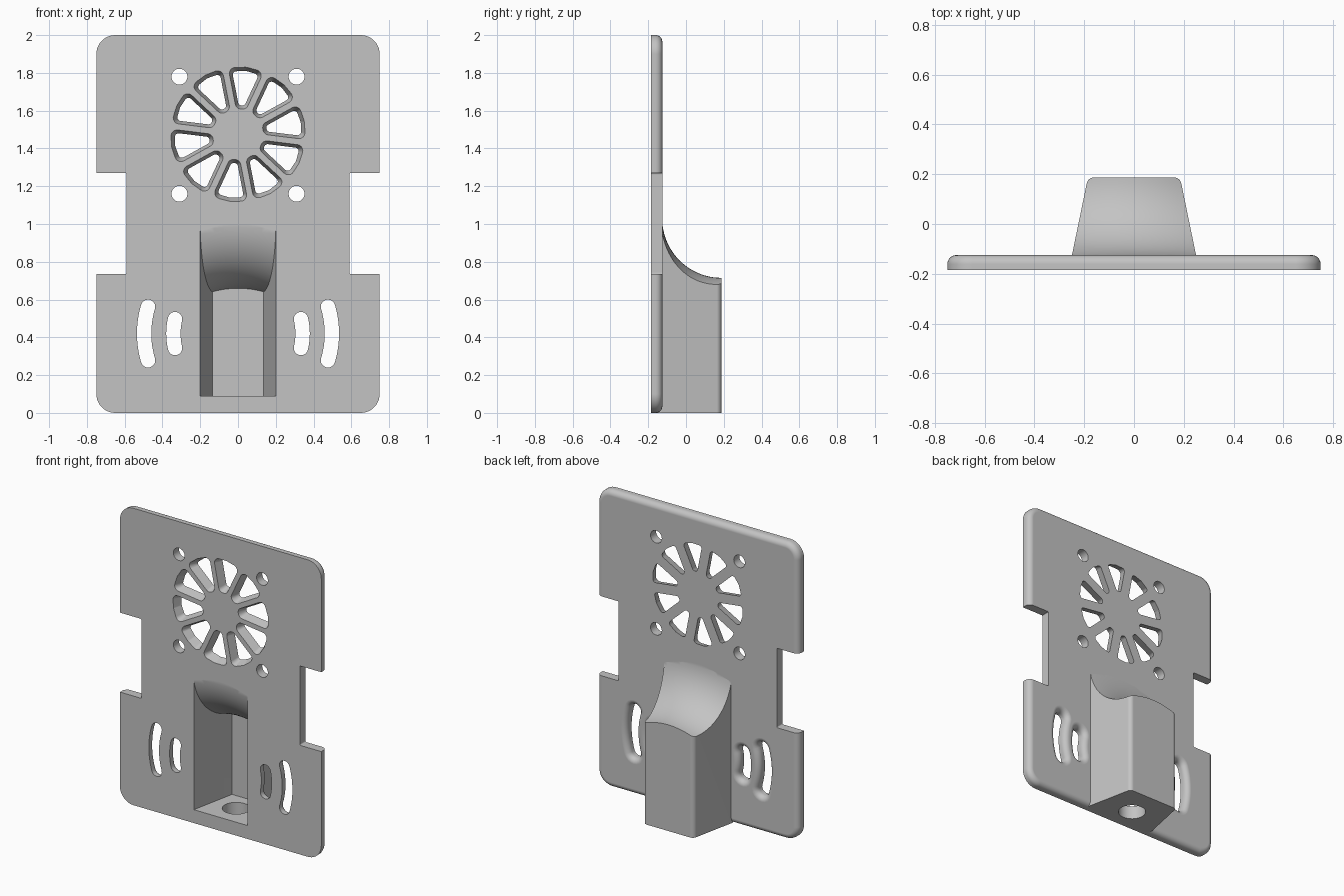
import bpy, bmesh
from math import sin, cos, tan, pi, radians
from mathutils import Vector, Matrix

cube = bpy.data.objects.get("Cube")
if cube:
    bpy.data.objects.remove(cube)

FRONT, BACK = -0.185, -0.125
REAR = 0.187          # rear of the duct
FILLET = 0.036

grey = bpy.data.materials.new("matte_grey")
grey.use_nodes = True
grey.diffuse_color = (0.55, 0.55, 0.55, 1)
grey.node_tree.nodes["Principled BSDF"].inputs["Base Color"].default_value = grey.diffuse_color


def loft(name, rings):
    """Closed solid through matching rings of 3D points."""
    bm = bmesh.new()
    loops = [[bm.verts.new(p) for p in ring] for ring in rings]
    n = len(loops[0])
    for a, b in zip(loops, loops[1:]):
        for i in range(n):
            j = (i + 1) % n
            bm.faces.new((a[i], a[j], b[j], b[i]))
    bm.faces.new(loops[0])
    bm.faces.new(loops[-1][::-1])
    bmesh.ops.recalc_face_normals(bm, faces=bm.faces)
    mesh = bpy.data.meshes.new(name)
    bm.to_mesh(mesh)
    bm.free()
    mesh.materials.append(grey)
    obj = bpy.data.objects.new(name, mesh)
    bpy.context.scene.collection.objects.link(obj)
    return obj


def rounded(points, r, steps=6):
    """Polygon with every corner replaced by an arc of radius r."""
    pts = [Vector(p) for p in points]
    out = []
    for i, p in enumerate(pts):
        u = (pts[i - 1] - p).normalized()
        v = (pts[(i + 1) % len(pts)] - p).normalized()
        half = u.angle(v) / 2
        c = p + (u + v).normalized() * (r / sin(half))
        a = (p + u * (r / tan(half)) - c).normalized()
        b = (p + v * (r / tan(half)) - c).normalized()
        turn = pi - 2 * half
        for k in range(steps + 1):
            t = k / steps
            d = a * sin((1 - t) * turn) + b * sin(t * turn)
            out.append(c + d.normalized() * r)
    return out


def rect(x0, x1, z0, z1):
    return [(x0, z0), (x1, z0), (x1, z1), (x0, z1)]


def upright(pts, y):
    return [(p[0], y, p[1]) for p in pts]


def level(pts, z):
    return [(p[0], p[1], z) for p in pts]


def circle(cx, cy, r, n=32):
    return [(cx + r * cos(2 * pi * k / n), cy + r * sin(2 * pi * k / n)) for k in range(n)]


def boolean(target, tool, operation="DIFFERENCE"):
    tool.hide_render = True
    mod = target.modifiers.new("cut", "BOOLEAN")
    mod.operation, mod.solver, mod.object = operation, "EXACT", tool
    bpy.context.view_layer.objects.active = target
    bpy.ops.object.modifier_apply(modifier=mod.name)
    bpy.data.objects.remove(tool)


def fillet_steps(steps=6):
    """Depth and inset pairs of the quarter-round at the back."""
    for k in range(steps + 1):
        a = k / steps * pi / 2
        yield BACK - FILLET + FILLET * sin(a), FILLET * (1 - cos(a))


def scoop(thickness):
    """Solid above the curved duct roof, offset by the wall thickness."""
    rings = []
    for i in range(-12, 13):
        x = i * 0.025
        ry = REAR - BACK + thickness + 0.001 + 0.1 * x * x
        rz = 0.315 + thickness + x * x
        arc = [(REAR - ry * cos(a), 1.03 - rz * sin(a))
               for a in (k / 24 * pi / 2 for k in range(25))]
        ring = arc + [(0.4, 1.03 - rz), (0.4, 1.5), (REAR - ry, 1.5)]
        rings.append([(x, y, z) for y, z in ring])
    return loft("scoop_cutter", rings)


def duct_solid(name, front_y, rear_y, half_rear, z0, z1, r):
    """Tapered upright prism, narrower at the rear."""
    half_front = half_rear + 0.206 * (rear_y - front_y)
    pts = rounded([(-half_front, front_y), (half_front, front_y),
                   (half_rear, rear_y), (-half_rear, rear_y)], r)
    return loft(name, [level(pts, z0), level(pts, z1)])


# Plate with rounded back edge
plate_rings = [upright(rounded(rect(-0.75, 0.75, 0, 2), 0.1, 10), FRONT)]
for y, d in fillet_steps():
    plate_rings.append(upright(
        rounded(rect(-0.75 + d, 0.75 - d, d, 2 - d), 0.1 - d, 10), y))
plate = loft("mounting_plate", plate_rings)

# Side notches
for s in (-1, 1):
    outline = rounded(rect(min(s * 0.59, s), max(s * 0.59, s), 0.735, 1.27), 0.008, 3)
    boolean(plate, loft("notch_cutter", [upright(outline, -0.3), upright(outline, 0)]))

# Air duct, hollow behind the plate
duct = duct_solid("duct", -0.165, REAR, 0.185, 0, 1.1, 0.03)
boolean(duct, scoop(0))
boolean(plate, duct, "UNION")
cavity = duct_solid("cavity", -0.3, 0.13, 0.135, 0.09, 1.1, 0.002)
boolean(cavity, scoop(0.06))
boolean(plate, cavity)
boolean(plate, loft("floor_hole_cutter", [level(circle(0, -0.02, 0.085), z) for z in (-0.1, 0.2)]))


# Ring of ten tapered fan vents
def vent(gap, r0, r1, corner, turn):
    half = lambda r: r * tan(pi / 10) - gap / cos(pi / 10)
    edge = r1 * 0.965
    pts = rounded([(-half(r0), r0), (half(r0), r0), (half(edge), edge),
                   (0, r1), (-half(edge), edge)], corner)
    spin = Matrix.Rotation(turn, 2)
    return [spin @ p + Vector((0, 1.475)) for p in pts]


for k in range(10):
    turn = radians(-7 + 36 * k)
    wide = vent(0.015, 0.133, 0.359, 0.033, turn)
    narrow = vent(0.034, 0.155, 0.337, 0.018, turn)
    boolean(plate, loft("vent_cutter", [upright(wide, FRONT - 0.004), upright(narrow, BACK + 0.004)]))

# Fan screw holes
for x in (-0.31, 0.31):
    for z in (1.16, 1.78):
        hole = circle(x, z, 0.042)
        boolean(plate, loft("screw_hole_cutter", [upright(hole, -0.3), upright(hole, 0)]))


# Curved adjustment slots, flared at the back
def arc_slot(side, radius, sweep, w):
    pts = []
    for k in range(13):
        a = sweep * (k / 6 - 1)
        pts.append(((radius + w) * cos(a), (radius + w) * sin(a)))
    for end in (1, -1):
        cx, cz = radius * cos(sweep), end * radius * sin(sweep)
        base = sweep if end == 1 else pi - sweep
        pts += [(cx + w * cos(base + k / 10 * pi), cz + w * sin(base + k / 10 * pi))
                for k in range(1, 10)]
        if end == 1:
            for k in range(13):
                a = sweep * (1 - k / 6)
                pts.append(((radius - w) * cos(a), (radius - w) * sin(a)))
    return [(side * x, z + 0.42) for x, z in pts]


for side in (-1, 1):
    for radius, sweep in ((0.342, radians(13)), (0.497, radians(16.6))):
        sections = [(FRONT - 0.05, 0)] + list(fillet_steps()) + [(BACK + 0.02, FILLET)]
        boolean(plate, loft("slot_cutter", [
            upright(arc_slot(side, radius, sweep, 0.038 + d), y) for y, d in sections]))

# Smooth curves, crisp edges
bpy.ops.object.select_all(action="DESELECT")
plate.select_set(True)
bpy.context.view_layer.objects.active = plate
bpy.ops.object.shade_smooth_by_angle(angle=radians(30))
weighted = plate.modifiers.new("weighted_normals", "WEIGHTED_NORMAL")
weighted.keep_sharp = True
